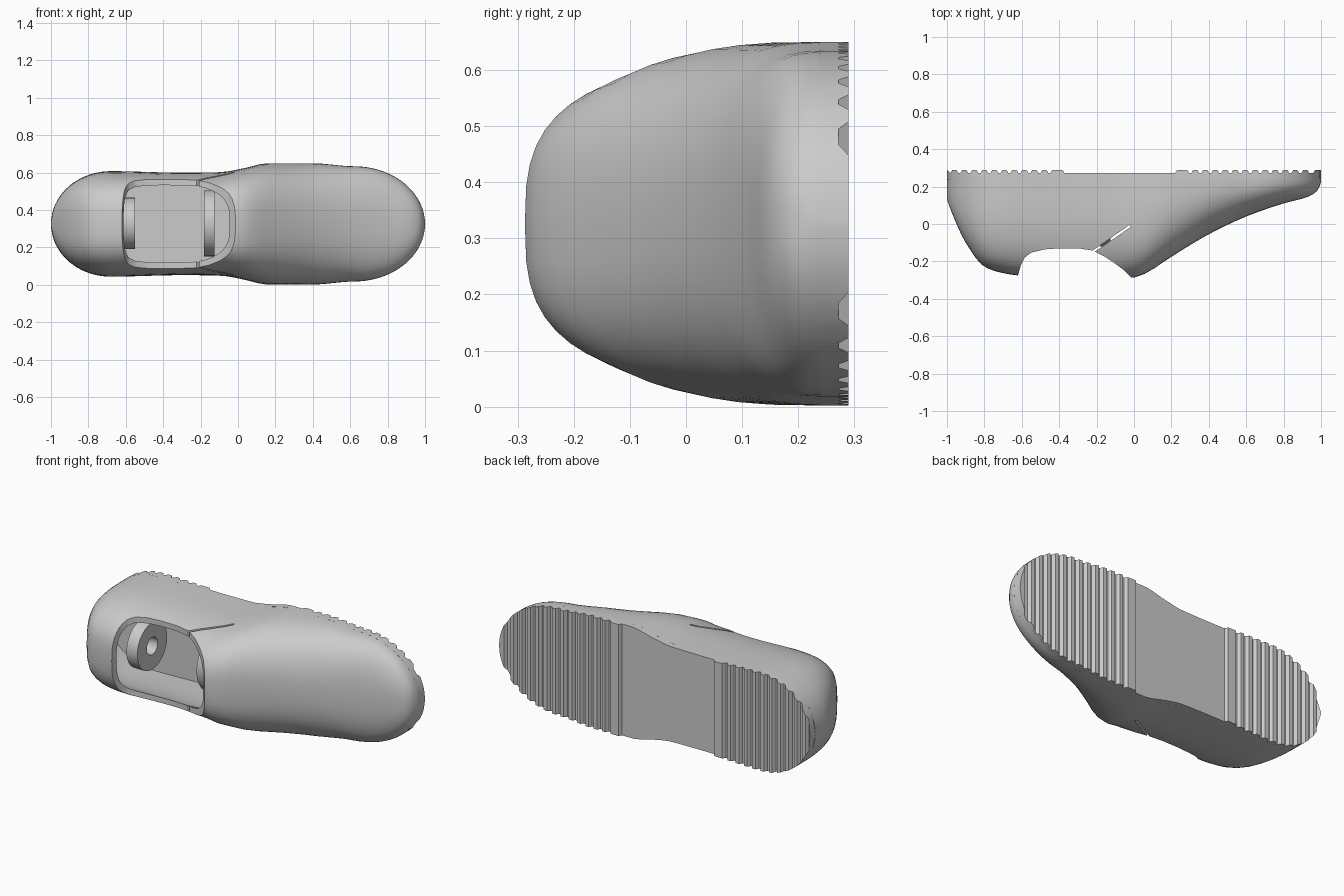
import bpy, bmesh, math
from mathutils import Vector, Matrix

if "Cube" in bpy.data.objects:
    bpy.data.objects.remove(bpy.data.objects["Cube"])

CZ = 0.326       # centre line of the shoe
WELT = 0.237     # where upper meets sole


def interp(pts, x):
    # smooth interpolation through a few profile points
    if x <= pts[0][0]:
        return pts[0][1]
    for i in range(len(pts) - 1):
        (x0, y0), (x1, y1) = pts[i], pts[i + 1]
        if x <= x1:
            s = [(b[1] - a[1]) / (b[0] - a[0]) for a, b in zip(pts, pts[1:])]

            def slope(k):
                if k == 0 or k == len(s):
                    return s[min(k, len(s) - 1)]
                a, b = s[k - 1], s[k]
                return 0 if a * b <= 0 else 2 * a * b / (a + b)
            h, t = x1 - x0, (x - x0) / (x1 - x0)
            return (y0 * (1 + 2 * t) * (1 - t) ** 2 + slope(i) * h * t * (1 - t) ** 2
                    + y1 * t * t * (3 - 2 * t) + slope(i + 1) * h * t * t * (t - 1))
    return pts[-1][1]


WIDTH = [(-1, .282), (-.68, .282), (-.3, .274), (-.1, .276), (.02, .295),
         (.16, .324), (.4, .324), (.62, .308), (1, .308)]
TOP = [(-1, .13), (-.97, .05), (-.9, -.10), (-.8, -.228), (-.72, -.258), (-.62, -.275),
       (-.3, -.288), (0, -.287), (.05, -.27), (.2, -.175), (.4, -.055), (.6, .04),
       (.8, .11), (.92, .142), (.97, .168), (.99, .195), (1, .225)]


def half_width(x):
    w = interp(WIDTH, x)
    u = (-.68 - x) / .32 if x < -.68 else max(0, (x - .62) / .38)
    return max(.006, w * math.sqrt(max(0, 1 - u * u)))


def make(name, bm):
    bmesh.ops.recalc_face_normals(bm, faces=bm.faces)
    me = bpy.data.meshes.new(name)
    bm.to_mesh(me)
    bm.free()
    ob = bpy.data.objects.new(name, me)
    bpy.context.collection.objects.link(ob)
    return ob


def skin(name, rings):
    bm = bmesh.new()
    vs = [[bm.verts.new(p) for p in r] for r in rings]
    n = len(rings[0])
    for a, b in zip(vs, vs[1:]):
        for i in range(n):
            bm.faces.new((a[i], a[(i + 1) % n], b[(i + 1) % n], b[i]))
    bm.faces.new(vs[0])
    bm.faces.new(vs[-1])
    return make(name, bm)


def body(name, xa, xb, inset, floor, count=56, seg=28):
    rings = []
    for i in range(count + 1):
        x = (xa + xb) / 2 - (xb - xa) / 2 * math.cos(math.pi * i / count)
        w = half_width(x) - inset
        h = floor - interp(TOP, x) - inset
        n = 3.0 - .6 * min(1, max(0, x / .4))
        ring = []
        for k in range(seg + 1):
            a = math.pi * k / seg
            c, s = math.cos(a), math.sin(a)
            ring.append((x, floor - h * max(0, s) ** (2 / n),
                         CZ + w * math.copysign(abs(c) ** (2 / n), c)))
        rings.append(ring)
    return skin(name, rings)


def prism(name, pts, z0, z1):
    return skin(name, [[(x, y, z) for x, y in pts] for z in (z0, z1)])


def cut(ob, cutter):
    m = ob.modifiers.new("cut", 'BOOLEAN')
    m.operation, m.solver, m.object = 'DIFFERENCE', 'EXACT', cutter
    bpy.context.view_layer.objects.active = ob
    bpy.ops.object.modifier_apply(modifier=m.name)
    bpy.data.objects.remove(cutter)


def smooth(ob, deg=35):
    bpy.ops.object.select_all(action='DESELECT')
    ob.select_set(True)
    bpy.context.view_layer.objects.active = ob
    bpy.ops.object.shade_smooth_by_angle(angle=math.radians(deg))


# Upper: hollow shell with a scooped ankle opening
upper = body("shoe_upper", -1, 1, 0, WELT + .003)
cut(upper, body("foot_cavity", -.955, .85, .032, .2))
scoop = [(-.62, -.5), (-.62, -.275), (-.605, -.22), (-.585, -.18), (-.55, -.153), (-.48, -.136),
         (-.4, -.13), (-.3, -.13), (-.22, -.142), (-.16, -.172), (-.1, -.212), (-.05, -.25),
         (-.012, -.288), (-.012, -.5)]
cut(upper, prism("ankle_opening", scoop, -.2, .85))

# Slanted slit through both sides below the tongue
a, b = Vector((-.23, -.155)), Vector((-.02, -.01))
off = (b - a).orthogonal().normalized() * .006
cut(upper, prism("side_slit", [a + off, b + off, b - off, a - off], -.2, .85))
smooth(upper)

# Sole: plate with trapezoid ridges under heel and toe
LOW, HIGH, PITCH = .272, .29, .0535
profile = [(-1, HIGH)]


def ridge(x, width):
    profile.extend([(x, LOW), (x + .011, HIGH), (x + width - .011, HIGH), (x + width, LOW)])


for i in range(10):
    ridge(-.982 + i * PITCH, .043)
ridge(-.447, .075)
profile.extend((-.37 + .59 * k / 16, LOW + 1e-4) for k in range(1, 16))
ridge(.22, .075)
for i in range(12):
    ridge(.306 + i * PITCH, .043)
profile.extend([(.958, LOW), (.969, HIGH), (.985, HIGH), (.994, HIGH), (1, HIGH)])
rings = []
for x, y in profile:
    w = half_width(x)
    rings.append([(x, WELT, CZ - w), (x, y, CZ - w), (x, y, CZ + w), (x, WELT, CZ + w)])
sole = skin("ridged_sole", rings)
smooth(sole, 20)


# Inner discs standing across the shoe
def disc(name, x0, x1, y, r):
    bm = bmesh.new()
    bmesh.ops.create_cone(bm, cap_ends=True, segments=40, radius1=r, radius2=r, depth=x1 - x0,
                          matrix=Matrix.Translation(((x0 + x1) / 2, y, CZ + .003))
                          @ Matrix.Rotation(math.pi / 2, 4, 'Y'))
    return make(name, bm)


heel_ring = disc("heel_ring", -.622, -.552, .0, .137)
cut(heel_ring, disc("ring_hole", -.7, -.5, .0, .05))
smooth(heel_ring)
front_disc = disc("front_disc", -.182, -.126, .055, .176)
smooth(front_disc)
